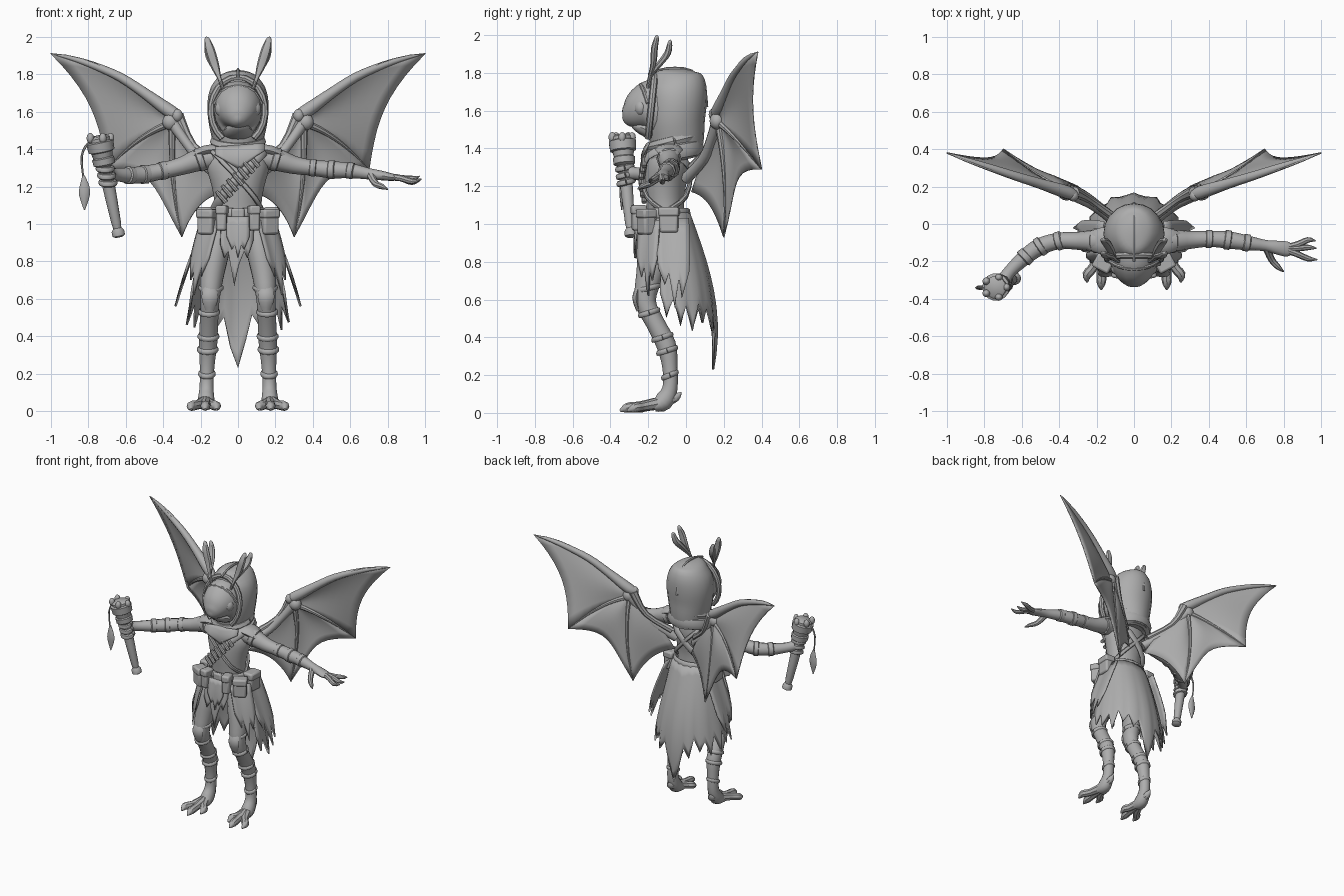
import bpy, bmesh, math
from mathutils import Vector as V, Matrix

grey = bpy.data.materials.new("plain grey")
grey.diffuse_color = (0.42, 0.42, 0.42, 1)


def finish(name, bm, thick=0, bevel=0, angle=42):
    bmesh.ops.recalc_face_normals(bm, faces=bm.faces)
    me = bpy.data.meshes.new(name)
    bm.to_mesh(me)
    bm.free()
    me.materials.append(grey)
    me.shade_smooth()
    me.set_sharp_from_angle(angle=math.radians(angle))
    ob = bpy.data.objects.new(name, me)
    bpy.context.collection.objects.link(ob)
    if thick:
        m = ob.modifiers.new("thickness", 'SOLIDIFY')
        m.thickness, m.offset = thick, 0
    if bevel:
        m = ob.modifiers.new("soft edges", 'BEVEL')
        m.width, m.segments = bevel, 2
    return ob


def spline(rows, steps):
    """Smooth interpolation of equal-length number rows."""
    out, n = [], len(rows)
    for i in range(n - 1):
        p = [rows[max(0, min(n - 1, i + k))] for k in (-1, 0, 1, 2)]
        for j in range(steps):
            t = j / steps
            out.append([0.5 * (2 * b + (c - a) * t + (2 * a - 5 * b + 4 * c - d) * t * t
                        + (3 * b - a - 3 * c + d) * t ** 3) for a, b, c, d in zip(*p)])
    return out + [list(rows[-1])]


def tube(name, rows, ref=(0, 0, 1), sides=12, steps=3):
    """Rows are x, y, z, side radius, optional radius along ref."""
    rows = spline([tuple(r) if len(r) == 5 else (*r, r[3]) for r in rows], steps)
    bm, rings, ref = bmesh.new(), [], V(ref)
    for i, r in enumerate(rows):
        t = (V(rows[min(i + 1, len(rows) - 1)][:3]) - V(rows[max(i - 1, 0)][:3])).normalized()
        side = ref.cross(t).normalized()
        up = t.cross(side)
        ring = []
        for k in range(sides):
            a = math.tau * k / sides
            ring.append(bm.verts.new(V(r[:3]) + side * math.cos(a) * max(r[3], .002)
                                     + up * math.sin(a) * max(r[4], .002)))
        rings.append(ring)
    for a, b in zip(rings, rings[1:]):
        for k in range(sides):
            bm.faces.new((a[k], a[k - 1], b[k - 1], b[k]))
    bm.faces.new(rings[0])
    bm.faces.new(rings[-1])
    return finish(name, bm)


def loop(name, c, rx, ry, r, tilt=0, height=None, n=20):
    rows = []
    for i in range(n + 1):
        a = math.tau * i / n
        rows.append((c[0] + rx * math.cos(a), c[1] + ry * math.sin(a),
                     c[2] + tilt * math.sin(a), r, height or r))
    return tube(name, rows, sides=8, steps=1)


def box(name, loc, size, rot=0, bevel=.012):
    bm = bmesh.new()
    bmesh.ops.create_cube(bm, size=1, matrix=Matrix.Translation(loc)
                          @ Matrix.Rotation(rot, 4, 'Z') @ Matrix.Diagonal((*size, 1)))
    return finish(name, bm, bevel=bevel)


def ball(name, loc, size):
    bm = bmesh.new()
    bmesh.ops.create_uvsphere(bm, u_segments=14, v_segments=10, radius=1,
                              matrix=Matrix.Translation(loc) @ Matrix.Diagonal((*size, 1)))
    return finish(name, bm)


def sheet(name, fn, cols, rows, thick=.008):
    """Grid surface from fn(u, v), both 0..1."""
    bm = bmesh.new()
    g = [[bm.verts.new(fn(i / cols, j / rows)) for j in range(rows + 1)] for i in range(cols + 1)]
    for i in range(cols):
        for j in range(rows):
            bm.faces.new((g[i][j], g[i + 1][j], g[i + 1][j + 1], g[i][j + 1]))
    bmesh.ops.remove_doubles(bm, verts=bm.verts, dist=1e-5)
    return finish(name, bm, thick)


def flap(name, top, bottom, wide, hem, bulge=(0, 0, 0)):
    """Hanging rag; hem lists the relative length of each column."""
    top, bottom, wide, bulge = map(V, (top, bottom, wide, bulge))
    n = len(hem) - 1

    def fn(u, v):
        t = v * hem[round(u * n)]
        return (top + (bottom - top) * t + wide * (u * 2 - 1) * (1 + .15 * t - .6 * t ** 3)
                + bulge * (math.sin(math.pi * t) + .3 * math.cos(u * 9)))
    return sheet(name, fn, n, 5, .012)


# Torso, hood and face
tube("torso", [(0, -.1, .96, .13, .1), (0, -.11, 1.1, .125, .1), (0, -.11, 1.2, .14, .11),
               (0, -.1, 1.3, .165, .115), (0, -.09, 1.37, .14, .1), (0, -.09, 1.46, .08, .08)],
     (0, 1, 0), 18)
tube("hood", [(0, -.05, 1.36, .12, .13), (0, -.05, 1.45, .138, .145), (0, -.055, 1.55, .158, .155),
              (0, -.05, 1.65, .163, .16), (0, -.045, 1.73, .145, .153), (0, -.05, 1.79, .1, .125),
              (0, -.05, 1.815, .05, .075), (0, -.05, 1.822, .004, .004)], (0, 1, 0), 20)
tube("face", [(0, -.12, 1.61, .13, .16), (0, -.2, 1.61, .128, .15), (0, -.245, 1.6, .112, .115),
              (0, -.29, 1.575, .08, .075), (0, -.32, 1.56, .045, .045), (0, -.335, 1.555, .01)],
     (0, 0, 1), 16)
tube("jaw", [(0, -.12, 1.48, .09, .05), (0, -.21, 1.5, .075, .04), (0, -.27, 1.525, .04, .025),
             (0, -.29, 1.53, .01)])
rim = []
for i in range(19):
    a = math.radians(-55 + 290 * i / 18)
    rim.append((.145 * math.cos(a), -.185 + .02 * math.sin(a), 1.605 + .18 * math.sin(a), .018))
tube("hood_rim", rim, (0, 1, 0), 8, 1)
tube("hood_seam", [(0, -.2, 1.79, .008), (0, -.1, 1.823, .008), (0, .03, 1.81, .008),
                   (0, .095, 1.72, .008), (0, .11, 1.62, .008)], (1, 0, 0), 6)
tube("brow_band", [(-.125, -.2, 1.64, .012), (-.08, -.225, 1.71, .012), (0, -.24, 1.735, .012),
                   (.08, -.225, 1.71, .012), (.125, -.2, 1.64, .012)], (0, 1, 0), 8)

# Scarf
loop("scarf_lower", (0, -.06, 1.38), .125, .115, .042, .025, .05)
loop("scarf_upper", (0, -.06, 1.44), .115, .115, .035, .035, .035)
flap("scarf_drape", (.01, -.2, 1.42), (.01, -.215, 1.29), (.13, 0, .01), [.3, .55, .8, 1, .75, .5, .3], (0, -.02, 0))

# Belt, crossing straps and cartridges
loop("belt", (0, -.11, 1.055), .145, .12, .014, 0, .03)
loop("lower_belt", (0, -.11, 1.01), .16, .13, .012, 0, .022)
for s, r in ((1, .026), (-1, .014)):
    tube("chest_strap", [(s * .15, -.1, 1.4, .012, r), (s * .11, -.2, 1.36, .012, r),
                         (0, -.225, 1.245, .012, r), (-s * .09, -.205, 1.14, .012, r),
                         (-s * .13, -.12, 1.07, .012, r)], (.6 * s, 0, -.7), 8)
    tube("back_strap", [(s * .14, -.08, 1.38, .012, r), (s * .06, .02, 1.3, .012, r),
                        (-s * .08, .0, 1.15, .012, r), (-s * .13, -.1, 1.07, .012, r)], (.6 * s, 0, -.7), 8)
for i in range(7):
    t = i / 6
    p = V((.085 - .175 * t, -.222 - .016 * math.sin(math.pi * t), 1.335 - .19 * t))
    d = V((-.026, 0, .03))
    tube("cartridge", [(*(p - d), .013), (*(p + d * .5), .013), (*(p + d), .008)], (0, 1, 0), 8, 1)
box("buckle", (0, -.24, 1.05), (.07, .025, .07))

for s in (1, -1):
    # Belt pouches with lids
    for x, y, z, w, rot in ((.165, -.21, 1.01, .09, .5), (.085, -.25, 1.03, .055, .2), (.18, -.09, 1.02, .1, 1.5)):
        box("pouch", (s * x, y, z), (w, .07, .13), s * rot)
        box("pouch_lid", (s * x, y, z + .045), (w * 1.1, .082, .05), s * rot)

    # Paired antennae on the brow
    for tip, y in ((2.0, -.155), (1.975, -.085)):
        tube("antenna", [(s * .08, -.2, 1.72, .009), (s * .1, -.19, 1.78, .011),
                         (s * .125, (y - .19) / 2, 1.85, .024, .016), (s * .15, y - .012, tip - .07, .026, .018),
                         (s * .165, y, tip - .015, .015, .012), (s * .168, y, tip, .003)], (0, 1, 0), 8)
    ball("eye", (s * .082, -.238, 1.615), (.042, .036, .045))

    # Legs with wraps, knee guard, heel and toes
    tube("leg", [(s * .085, -.11, 1.0, .1, .075), (s * .115, -.16, .86, .09, .072),
                 (s * .14, -.195, .72, .07, .064), (s * .15, -.215, .59, .056, .052),
                 (s * .155, -.165, .48, .05, .05), (s * .16, -.105, .36, .052, .05),
                 (s * .165, -.085, .24, .04, .04), (s * .168, -.085, .13, .04, .038),
                 (s * .17, -.12, .06, .05, .045), (s * .17, -.17, .035, .03, .045)], (1, 0, 0), 14)
    tube("knee_guard", [(s * .15, -.25, .67, .012, .03), (s * .15, -.265, .61, .02, .045),
                        (s * .15, -.25, .54, .012, .025)], (1, 0, 0), 8)
    for x, y, z, r in ((.145, -.2, .66, .064), (.155, -.195, .53, .055), (.158, -.125, .4, .055),
                       (.162, -.1, .33, .054), (.166, -.085, .2, .043)):
        loop("leg_wrap", (s * x, y, z), r - .004, r - .004, .008, .015, .014, 12)
    for x, y in ((.115, -.28), (.175, -.35), (.25, -.31)):
        m = V((.17, -.12)).lerp(V((x, y)), .55)
        tube("toe", [(s * .17, -.12, .055, .035), (s * m.x, m.y, .035, .026), (s * x, y + .04, .027, .026),
                     (s * x, y, .01, .006)], (0, 0, 1), 8)
    tube("heel_spur", [(s * .17, -.09, .07, .03), (s * .17, -.05, .085, .022), (s * .172, -.025, .11, .003)],
         (1, 0, 0), 8)

    # Wing bones and membrane
    joint, tip = V((s * .35, .17, 1.54)), V((s * 1.0, .38, 1.91))
    f2, f3, root = V((s * .7, .4, 1.29)), V((s * .3, .2, .93)), V((s * .07, .03, 1.17))
    tube("wing_arm", [(s * .08, .0, 1.24, .032), (s * .2, .09, 1.34, .028), (s * .28, .13, 1.44, .026),
                      (s * .355, .17, 1.55, .034)], (0, 1, 0), 10)
    tube("wing_arm_rear", [(s * .1, .03, 1.3, .024), (s * .24, .13, 1.42, .02), (s * .32, .17, 1.58, .03)],
         (0, 1, 0), 8)
    tube("wing_leading_bone", [(s * .31, .15, 1.58, .022), (s * .36, .17, 1.6, .036), (s * .5, .215, 1.7, .028),
                               (s * .63, .255, 1.785, .024), (s * .78, .305, 1.85, .019),
                               (s * .9, .345, 1.888, .012), (*tip, .003)], (0, 1, 0), 10)
    ball("wing_joint", (s * .36, .165, 1.545), (.045, .04, .045))
    ball("wing_knuckle", (s * .325, .15, 1.58), (.03, .03, .035))

    def ray(k, t):
        end = (tip, f2, f3, root)[k]
        bend = (V((0, -.02, .09)), V((0, -.02, .035)), V((s * .02, .02, 0)), V((-s * .02, 0, .02)))[k]
        return joint.lerp(end, t) + bend * 4 * t * (1 - t)
    for k, dip in enumerate((.13, .24, .1)):
        def patch(u, t, k=k, dip=dip):
            w = t * (1 - dip * 4 * u * (1 - u))
            return ray(k, w).lerp(ray(k + 1, w), u) + V((0, .025, 0)) * math.sin(math.pi * u) * math.sin(math.pi * t)
        sheet("wing_membrane", patch, 10, 8)
    for k in (1, 2):
        tube("wing_finger", [(*ray(k, t), .018 * (1 - t) + .003) for t in (0, .25, .5, .75, 1)], (0, 1, .2), 8)

    # Ragged hip flaps
    flap("hip_flap_outer", (s * .165, -.07, 1.03), (s * .335, -.06, .56), (0, .085, 0),
         [.55, .75, .62, 1, .68, .9, .6], (s * .01, 0, 0))
    flap("hip_flap_front", (s * .15, -.19, 1.02), (s * .235, -.2, .62), (s * .05, .05, 0),
         [.5, .75, .6, 1, .65, .8, .5], (s * .01, -.01, 0))

# Back skirt with a torn hem
HEM = [.62, .8, .68, .86, .72, .92, .7, .84, .74, .9, .8, 1.0, 1.22, 1.05, .82, .92, .72, .86, .74, .9, .7, .88, .66, .82, .6]


def skirt(u, v):
    t = v * HEM[round(u * 24)]
    a = math.pi * (u * 1.1 - .05)
    ripple = 1 + .035 * t * math.cos(u * 50)
    z = 1.06 - .68 * t
    rx, ry = .15 + .14 * min(t, 1) ** .8, .115 + .14 * math.sin(min(t, 1.25) * 1.75)
    return V((rx * ripple * math.cos(a), -.1 + ry * ripple * math.sin(a), z))


sheet("back_skirt", skirt, 24, 10, .012)
flap("waist_rag", (0, -.235, 1.04), (-.02, -.25, .67), (.085, .01, 0), [.4, .6, .5, .8, 1, .7, .5, .6, .35], (0, -.01, 0))
flap("waist_rag_top", (0, -.25, 1.04), (0, -.27, .82), (.06, 0, 0), [.5, .8, .7, 1, .7, .8, .5], (0, -.008, 0))

# Open-handed arm
R = [(.08, -.09, 1.36, .06), (.2, -.09, 1.345, .06), (.3, -.085, 1.315, .048), (.4, -.08, 1.3, .042),
     (.5, -.085, 1.29, .046), (.6, -.1, 1.285, .04), (.7, -.115, 1.268, .03), (.76, -.125, 1.26, .036, .026),
     (.82, -.135, 1.25, .04, .02), (.85, -.14, 1.245, .02, .012)]
tube("open_arm", R)
for y, z, x in ((-.09, 1.255, .97), (-.13, 1.235, .975), (-.19, 1.24, .98)):
    tube("finger", [(.79, -.13, 1.255, .018), (.87, (y - .13) / 2, 1.245, .017), (.93, y + .005, z - .012, .015),
                    (x, y, z, .003)], sides=8)
tube("thumb", [(.71, -.13, 1.26, .022), (.735, -.19, 1.215, .018), (.77, -.23, 1.2, .015), (.8, -.255, 1.185, .003)], sides=8)
# Gripping arm
L = [(-.08, -.09, 1.36, .06), (-.2, -.09, 1.345, .06), (-.3, -.09, 1.31, .048), (-.4, -.09, 1.285, .044),
     (-.5, -.12, 1.265, .046), (-.58, -.175, 1.26, .042), (-.66, -.25, 1.265, .034), (-.69, -.29, 1.27, .036)]
tube("gripping_arm", L)
for arm in (R, L):
    for i in (1, 3, 4, 5):
        a, b = V(arm[i][:3]), V(arm[i + 1][:3])
        d, r = (b - a) * .14, arm[i][3] + .006
        tube("arm_wrap", [(*(a - d * 1.4), r - .008), (*(a - d), r), (*(a + d), r), (*(a + d * 1.4), r - .008)], sides=10, steps=1)
    s = 1 if arm is R else -1
    tube("shoulder_pad", [(s * .1, -.09, 1.4, .07, .025), (s * .18, -.09, 1.39, .07, .03), (s * .26, -.088, 1.355, .04, .015)], sides=10)

# Hand torch: handle, stepped head, gripping fingers and hanging charm
A, B = V((-.635, -.29, .93)), V((-.745, -.34, 1.47))
prof = [(0, .02), (.015, .034), (.06, .034), (.09, .022), (.14, .026), (.4, .032), (.62, .036), (.7, .04), (.72, .058),
        (.78, .06), (.79, .052), (.84, .058), (.85, .07), (.94, .074), (.95, .06), (.98, .06), (1, .045)]
tube("torch", [(*A.lerp(B, t), r) for t, r in prof], (0, 1, 0), 14, 1)
for i in range(5):
    a = i * math.tau / 5
    ball("torch_lug", B.lerp(A, .04) + V((.06 * math.cos(a), .055 * math.sin(a), .01)), (.02, .02, .028))
for t in (.54, .61, .68):
    c = A.lerp(B, t)
    loop("gripping_finger", c, .037, .037, .015, .01, .017, 12)
tube("charm_cord", [(-.74, -.34, 1.45, .006), (-.8, -.34, 1.43, .007), (-.835, -.34, 1.36, .006),
                    (-.825, -.34, 1.24, .005)], (0, 1, 0), 6)
tube("charm_leaf", [(-.825, -.34, 1.26, .006), (-.82, -.34, 1.2, .026, .012), (-.82, -.34, 1.15, .028, .012),
                    (-.82, -.34, 1.075, .003)], (0, 1, 0), 8)
